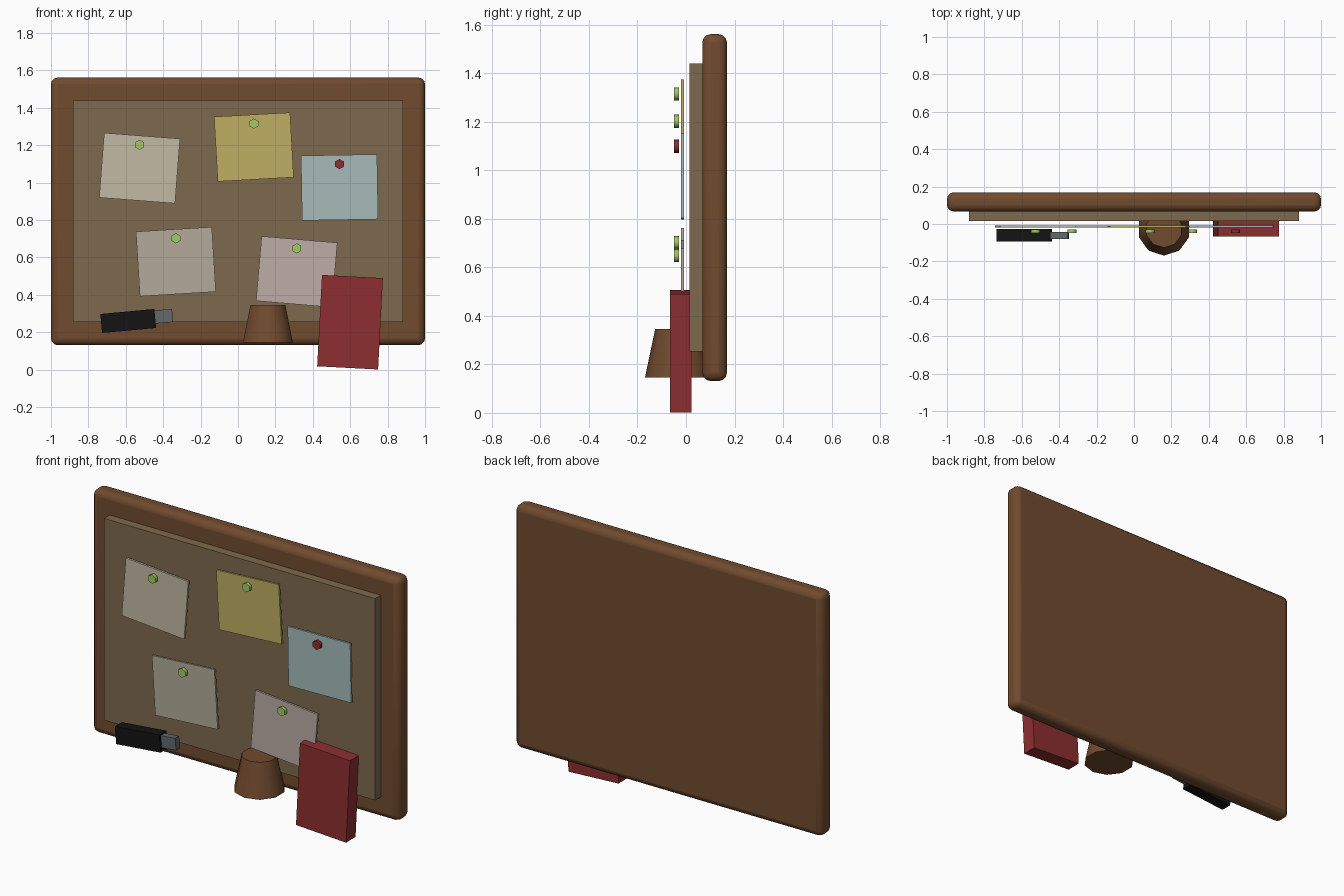
import bpy
from math import radians

if "Cube" in bpy.data.objects:
    bpy.data.objects.remove(bpy.data.objects["Cube"])


def material(name, rgb):
    m = bpy.data.materials.new(name)
    m.diffuse_color = (*[(c / 255) ** 2.2 for c in rgb], 1)
    m.use_nodes = True
    m.node_tree.nodes["Principled BSDF"].inputs["Base Color"].default_value = m.diffuse_color
    return m


wood = material("wood", (112, 76, 50))
cork = material("cork", (125, 105, 78))
red = material("red", (140, 50, 52))
green = material("green", (160, 200, 100))
black = material("black", (26, 26, 27))
grey = material("grey", (98, 104, 106))


def finish(name, mat):
    o = bpy.context.object
    o.name = o.data.name = name
    o.data.materials.append(mat)
    return o


def box(name, x, z, w, h, y0, y1, mat, tilt=0):
    """Box facing -y, tilted counter-clockwise as seen from the front."""
    bpy.ops.mesh.primitive_cube_add(size=1)
    o = finish(name, mat)
    o.scale = (w, y1 - y0, h)
    bpy.ops.object.transform_apply(location=False, rotation=False, scale=True)
    o.location = (x, (y0 + y1) / 2, z)
    o.rotation_euler.y = -radians(tilt)
    return o


# Rounded backing frame
frame = box("frame", 0, 0.846, 2.0, 1.43, 0.067, 0.169, wood)
bevel = frame.modifiers.new("round", 'BEVEL')
bevel.width = 0.035
bevel.segments = 3
bpy.ops.object.shade_smooth_by_angle(angle=radians(40))

# Cork panel
box("cork_panel", 0, 0.847, 1.764, 1.186, 0.015, 0.08, cork)

# Pinned notes: x, z, tilt, paper colour, pin material
notes = [
    (-0.526, 1.077, -4.4, (193, 184, 162), green),
    (0.085, 1.190, 3.2, (190, 172, 98), green),
    (0.543, 0.974, 1.0, (164, 186, 184), red),
    (-0.332, 0.577, 3.5, (178, 170, 152), green),
    (0.314, 0.523, -4.9, (188, 172, 164), green),
]
for i, (x, z, tilt, rgb, pin_mat) in enumerate(notes, 1):
    box(f"note_{i}", x, z, 0.407, 0.347, -0.02, -0.008,
        material(f"paper_{i}", rgb), tilt)
    bpy.ops.mesh.primitive_cylinder_add(
        vertices=6, radius=0.027, depth=0.02,
        location=(x, -0.039, z + 0.125), rotation=(radians(90), 0, 0))
    finish(f"pin_{i}", pin_mat)
    bpy.ops.object.shade_smooth_by_angle(angle=radians(65))

# Tapered peg at the lower edge
bpy.ops.mesh.primitive_cone_add(vertices=10, radius1=0.14, radius2=0.098,
                                depth=0.2, location=(0.16, -0.029, 0.246))
finish("tapered_peg", wood)
bpy.ops.object.shade_smooth_by_angle(angle=radians(40))

# Hanging book
box("book", 0.599, 0.2535, 0.326, 0.489, -0.066, 0.022, red, -3)

# Marker with its tip
box("marker_body", -0.587, 0.26, 0.29, 0.102, -0.093, -0.027, black, 5.3)
box("marker_tip", -0.403, 0.285, 0.107, 0.07, -0.08, -0.043, grey, 5.3)
